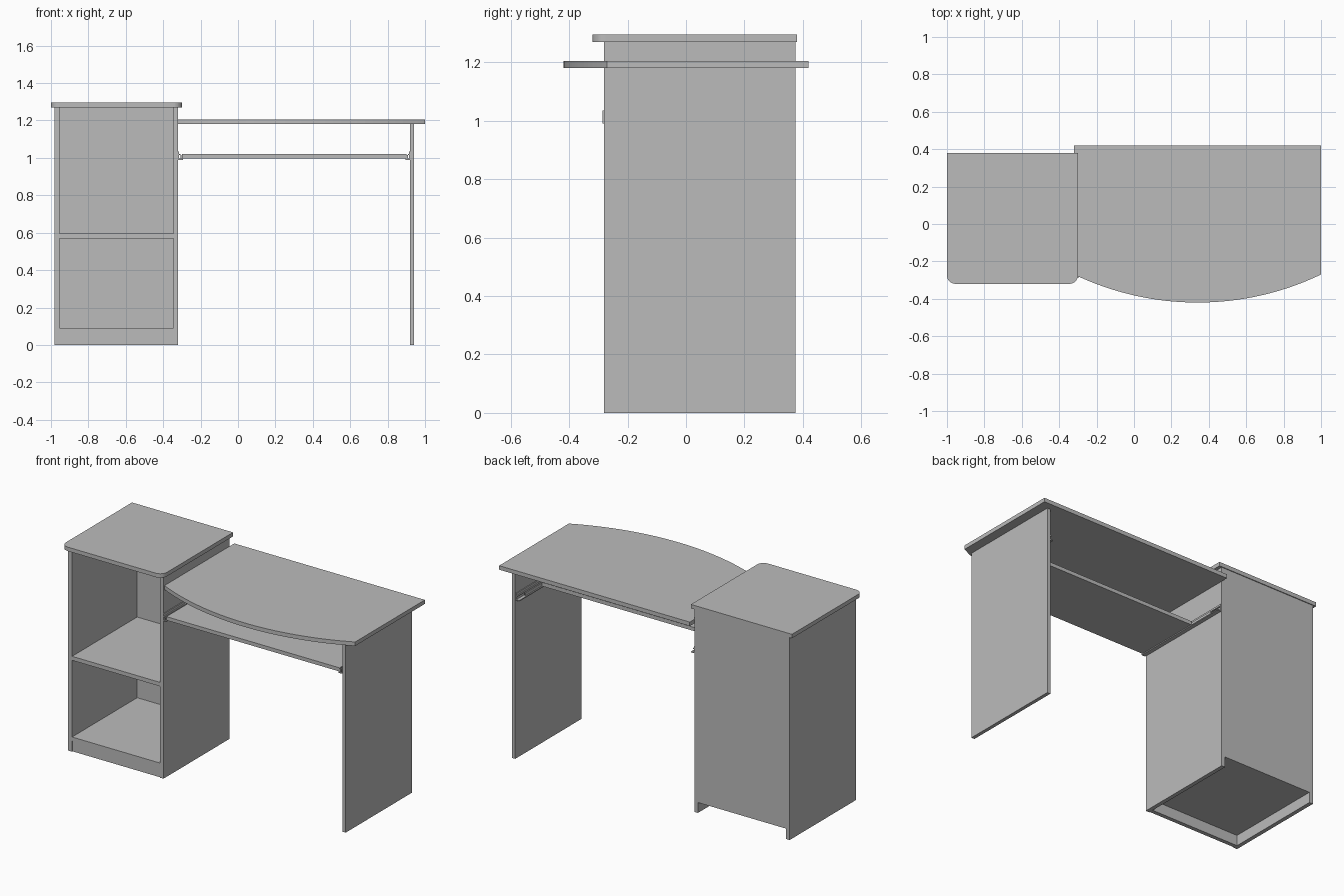
import bpy, bmesh, math

cube = bpy.data.objects.get("Cube")
if cube:
    bpy.data.objects.remove(cube, do_unlink=True)

grey = bpy.data.materials.new("plain grey")
grey.use_nodes = True
grey.diffuse_color = (0.5, 0.5, 0.5, 1)
grey.node_tree.nodes["Principled BSDF"].inputs["Base Color"].default_value = (0.5, 0.5, 0.5, 1)


def slab(name, outline, z0, z1):
    """Extrude a flat outline into a board."""
    bm = bmesh.new()
    face = bm.faces.new([bm.verts.new((x, y, z0)) for x, y in outline])
    top = bmesh.ops.extrude_face_region(bm, geom=[face])["geom"]
    verts = [v for v in top if isinstance(v, bmesh.types.BMVert)]
    bmesh.ops.translate(bm, verts=verts, vec=(0, 0, z1 - z0))
    bmesh.ops.recalc_face_normals(bm, faces=bm.faces)
    mesh = bpy.data.meshes.new(name)
    bm.to_mesh(mesh)
    bm.free()
    mesh.materials.append(grey)
    obj = bpy.data.objects.new(name, mesh)
    bpy.context.collection.objects.link(obj)
    return obj


def board(name, x, y, z):
    x0, x1 = sorted(x)
    return slab(name, [(x0, y[0]), (x1, y[0]), (x1, y[1]), (x0, y[1])], *z)


def arc(cx, cy, r, a0, a1, n):
    angles = [math.radians(a0 + (a1 - a0) * i / n) for i in range(n + 1)]
    return [(cx + r * math.cos(a), cy + r * math.sin(a)) for a in angles]


FRONT, BACK = -0.28, 0.375
T = 0.025

# Cabinet carcass
board("cabinet_right_side", (-0.98, -0.955), (FRONT, BACK), (0, 1.27))
board("cabinet_left_side", (-0.345, -0.32), (FRONT, BACK), (0, 1.27))
inner = (-0.955, -0.345)
board("cabinet_back", inner, (BACK - 0.008, BACK), (0.065, 1.27))
for name, z in (("bottom_shelf", 0.065), ("middle_shelf", 0.57)):
    board(name, inner, (FRONT + 0.003, BACK - 0.008), (z, z + T))
board("kick_board", inner, (FRONT + 0.005, FRONT + 0.03), (0, 0.065))

# Cabinet top with rounded front corners
R = 0.045
slab("cabinet_top",
     arc(-1 + R, -0.32 + R, R, 180, 270, 8) + arc(-0.3 - R, -0.32 + R, R, 270, 360, 8)
     + [(-0.3, 0.38), (-1, 0.38)], 1.27, 1.295)

# Desktop with bowed front edge
half, sag, mid = 0.66, 0.15, 0.34
radius = (half ** 2 + sag ** 2) / (2 * sag)
spread = math.degrees(math.asin(half / radius))
slab("desktop",
     arc(mid, -0.42 + radius, radius, 270 - spread, 270 + spread, 32)
     + [(1, 0.42), (-0.32, 0.42)], 1.18, 1.205)

# Desk leg panel and keyboard tray
board("desk_leg", (0.92, 0.942), (FRONT, BACK), (0, 1.18))
board("keyboard_tray", (-0.3, 0.9), (FRONT, 0.14), (0.997, 1.02))

# Tray rails, one on each wall
for side, wall, d in (("right", -0.32, 1), ("left", 0.92, -1)):
    depth = (FRONT - 0.005, 0.37)
    board(side + "_rail_wall", (wall, wall + d * 0.005), depth, (0.99, 1.035))
    board(side + "_rail_flange", (wall, wall + d * 0.025), depth, (0.99, 0.996))
    board(side + "_rail_slide", (wall + d * 0.012, wall + d * 0.018),
          (FRONT - 0.004, 0.3), (0.996, 1.015))
    board(side + "_rail_lip", (wall, wall + d * 0.012), depth, (1.015, 1.02))
